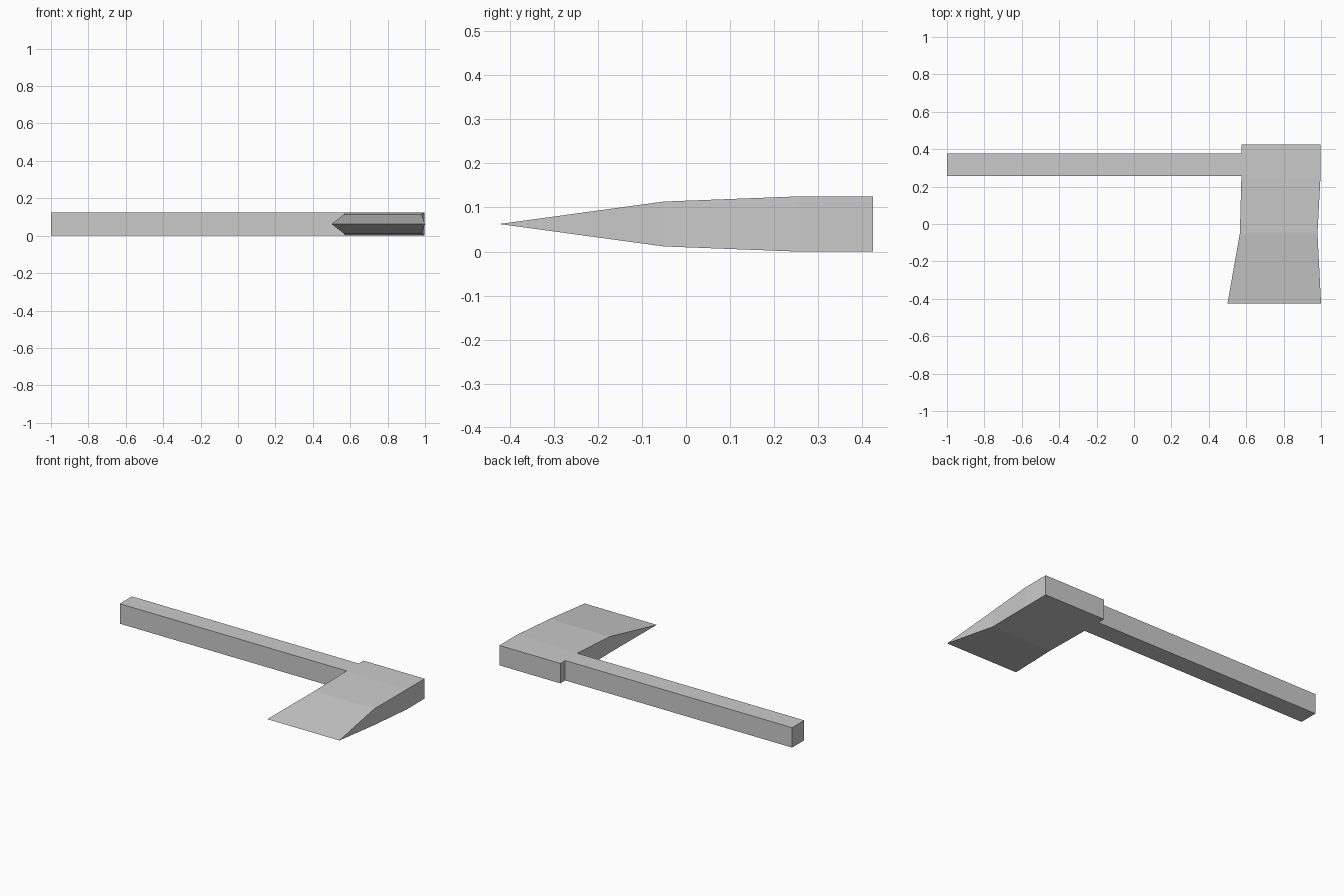
import bpy, bmesh

if "Cube" in bpy.data.objects:
    bpy.data.objects.remove(bpy.data.objects["Cube"])

MID = 0.0625  # mid-height of the axe lying flat

grey = bpy.data.materials.new("plain_grey")
grey.diffuse_color = (0.6, 0.6, 0.6, 1)
grey.use_nodes = True
grey.node_tree.nodes["Principled BSDF"].inputs["Base Color"].default_value = grey.diffuse_color


def loft(name, sections):
    """Skin rectangular sections (y, x_left, x_right, half_thickness) along y."""
    bm = bmesh.new()
    rings = []
    for y, x0, x1, h in sections:
        corners = [(x0, -h), (x1, -h), (x1, h), (x0, h)]
        rings.append([bm.verts.new((x, y, MID + z)) for x, z in corners])
    for a, b in zip(rings, rings[1:]):
        for i in range(4):
            j = (i + 1) % 4
            bm.faces.new((a[i], a[j], b[j], b[i]))
    bm.faces.new(rings[0])
    bm.faces.new(rings[-1])
    # Collapse the zero-thickness cutting edge
    bmesh.ops.remove_doubles(bm, verts=bm.verts, dist=1e-5)
    bmesh.ops.recalc_face_normals(bm, faces=bm.faces)
    mesh = bpy.data.meshes.new(name)
    bm.to_mesh(mesh)
    bm.free()
    mesh.materials.append(grey)
    obj = bpy.data.objects.new(name, mesh)
    bpy.context.collection.objects.link(obj)
    return obj


# Axe head: square poll, slight taper, then a wedge down to the cutting edge
loft("axe_head", [
    (0.425, 0.574, 0.997, MID),
    (0.25, 0.574, 0.997, MID),
    (-0.05, 0.566, 0.981, 0.051),
    (-0.424, 0.50, 1.0, 0.0),
])

# Square handle butting against the head
loft("handle", [
    (0.377, -1.0, 0.574, MID),
    (0.257, -1.0, 0.574, MID),
])
